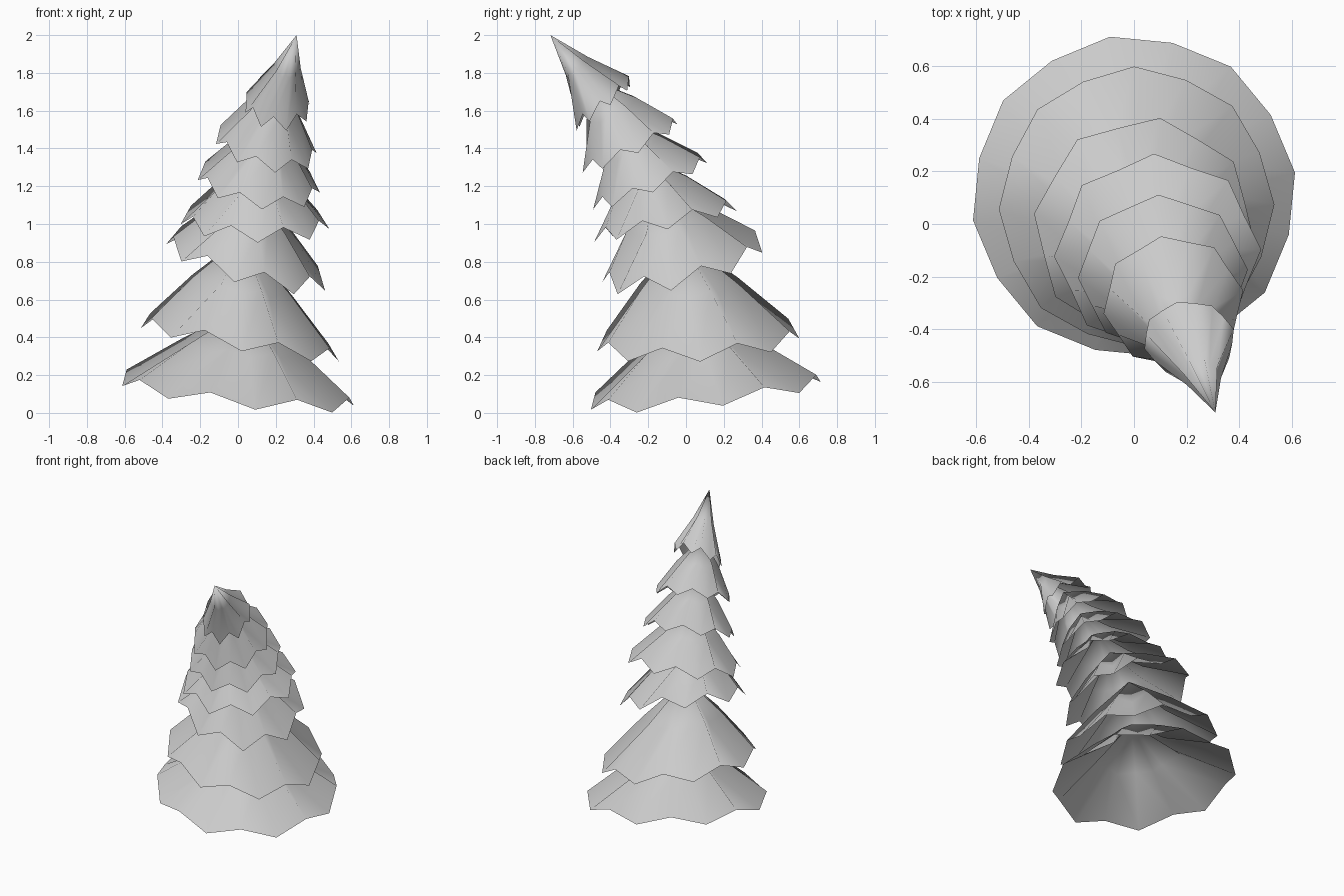
import bpy, bmesh
from math import sin, cos, radians
from mathutils import Vector

if "Cube" in bpy.data.objects:
    bpy.data.objects.remove(bpy.data.objects["Cube"])

SIDES = 16
PLEAT = 0.28   # how far the valleys pinch in at the waist

# name, rim centre, (rx, ry), high-point radius factor, zigzag height,
# (tilt x, tilt y), phase in degrees, apex, waist factor
TIERS = [
    ("tier_1", (0.00, 0.105, 0.09), (.620, .615), .980, .065, (-.10, .105), 8.5, (.05, .03, .56), .46),
    ("tier_2", (0.01, 0.065, 0.36), (.525, .535), .972, .075, (-.17, .06), 1, (.02, -.03, .93), .46),
    ("tier_3", (0.04, -0.02, 0.77), (.425, .428), .930, .085, (-.26, .22), -8, (.07, -.17, 1.20), .46),
    ("tier_4", (0.09, -0.11, 0.985), (.395, .378), .915, .072, (-.04, .22), 2, (.11, -.25, 1.37), .46),
    ("tier_5", (0.11, -0.19, 1.20), (.324, .302), .925, .060, (-.12, .40), 3, (.16, -.37, 1.56), .46),
    ("tier_6", (0.15, -0.297, 1.40), (.270, .254), .920, .058, (-.17, .48), 10, (.21, -.49, 1.76), .47),
    ("tier_7", (0.21, -0.438, 1.61), (.176, .146), .940, .065, (-.06, .80), 15, (.31, -.718, 2.0), .36),
]


def make_skirt(name, centre, radii, high_r, zig, tilt, phase, apex, waist):
    """Tilted open cone with a zigzag hem and a pleated, pinched waist."""
    c, top = Vector(centre), Vector(apex)
    middle = c.lerp(top, 0.5)
    bm = bmesh.new()
    tip = bm.verts.new(top)
    hem, mid = [], []
    for i in range(SIDES):
        a = radians(phase + 360 * i / SIDES)
        high = i % 2
        k = high_r if high else 1.0
        dx, dy = radii[0] * cos(a), radii[1] * sin(a)
        flat = Vector((dx, dy, dx * tilt[0] + dy * tilt[1]))
        lift = Vector((0, 0, zig * high))
        pinch = 1 + PLEAT / 2 if high else 1 - PLEAT / 2
        hem.append(bm.verts.new(c + flat * k + lift))
        mid.append(bm.verts.new(middle + flat * waist * pinch + lift * 0.5))
    for i in range(SIDES):
        j = (i + 1) % SIDES
        bm.faces.new((hem[i], hem[j], mid[j], mid[i]))
        bm.faces.new((mid[i], mid[j], tip))
    for f in bm.faces:
        f.smooth = True
    mesh = bpy.data.meshes.new(name)
    bm.to_mesh(mesh)
    bm.free()
    obj = bpy.data.objects.new(name, mesh)
    bpy.context.collection.objects.link(obj)
    return obj


# Stacked branch skirts of the leaning tree
for tier in TIERS:
    make_skirt(*tier)
